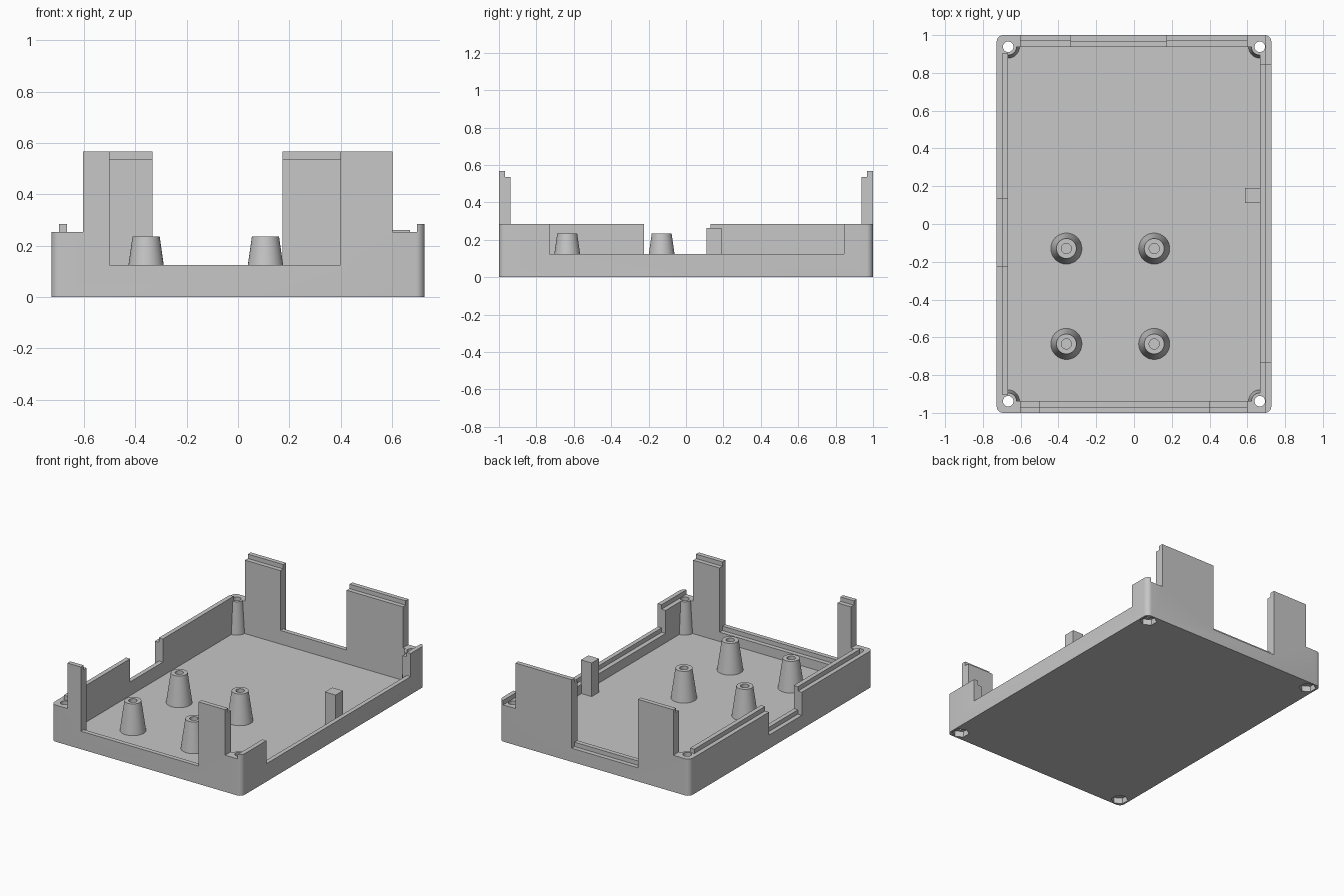
import bpy
import bmesh
from math import cos, sin, pi, radians
from mathutils import Matrix, Vector

cube = bpy.data.objects.get("Cube")
if cube:
    bpy.data.objects.remove(cube, do_unlink=True)

HX, HY = 0.727, 1.0            # outer half sizes
IX, IY = 0.666, 0.938          # inner faces of the walls
LX, LY = 0.697, 0.969          # middle of the wall, where the lips step
FLOOR, TOP = 0.03, 0.567
RIM, SHOULDER = 0.284, 0.253   # side wall heights
SILL, LEDGE = 0.124, 0.094     # opening heights

grey = bpy.data.materials.new("plain grey")
grey.use_nodes = True
grey.diffuse_color = (0.57, 0.57, 0.57, 1)
grey.node_tree.nodes["Principled BSDF"].inputs["Base Color"].default_value = (0.57, 0.57, 0.57, 1)


def finish(name, bm):
    bmesh.ops.recalc_face_normals(bm, faces=bm.faces)
    mesh = bpy.data.meshes.new(name)
    bm.to_mesh(mesh)
    bm.free()
    mesh.materials.append(grey)
    ob = bpy.data.objects.new(name, mesh)
    bpy.context.collection.objects.link(ob)
    return ob


def box(name, x0, x1, y0, y1, z0, z1):
    bm = bmesh.new()
    size = Matrix.Diagonal((x1 - x0, y1 - y0, z1 - z0, 1))
    centre = Matrix.Translation(((x0 + x1) / 2, (y0 + y1) / 2, (z0 + z1) / 2))
    bmesh.ops.create_cube(bm, size=1, matrix=centre @ size)
    return finish(name, bm)


def cone(name, x, y, z0, z1, r0, r1, sides=32):
    bm = bmesh.new()
    bmesh.ops.create_cone(bm, cap_ends=True, segments=sides, radius1=r0, radius2=r1,
                          depth=z1 - z0, matrix=Matrix.Translation((x, y, (z0 + z1) / 2)))
    return finish(name, bm)


def cut(target, cutter):
    mod = target.modifiers.new("cut", 'BOOLEAN')
    mod.operation = 'DIFFERENCE'
    mod.solver = 'EXACT'
    mod.object = cutter
    bpy.context.view_layer.objects.active = target
    bpy.ops.object.modifier_apply(modifier=mod.name)
    bpy.data.objects.remove(cutter, do_unlink=True)


def smooth(ob):
    bpy.ops.object.select_all(action='DESELECT')
    ob.select_set(True)
    bpy.context.view_layer.objects.active = ob
    bpy.ops.object.shade_smooth_by_angle(angle=radians(30))


def rounded_block(name, radius, steps=6):
    bm = bmesh.new()
    ring = []
    for q, (sx, sy) in enumerate([(1, 1), (-1, 1), (-1, -1), (1, -1)]):
        for i in range(steps + 1):
            a = (q + i / steps) * pi / 2
            ring.append(bm.verts.new((sx * (HX - radius) + radius * cos(a),
                                      sy * (HY - radius) + radius * sin(a), 0)))
    face = bm.faces.new(ring)
    up = bmesh.ops.extrude_face_region(bm, geom=[face])["geom"]
    bmesh.ops.translate(bm, vec=Vector((0, 0, TOP)),
                        verts=[g for g in up if isinstance(g, bmesh.types.BMVert)])
    return finish(name, bm)


corners = [(sx * IX, sy * IY) for sx in (-1, 1) for sy in (-1, 1)]
tray = rounded_block("enclosure_tray", 0.035)

# Hollow inside, leaving tapered screw bosses in the corners
cavity = box("cavity", -IX, IX, -IY, IY, FLOOR, 1)
for x, y in corners:
    cut(cavity, cone("boss", x, y, FLOOR - 0.02, 0.3, 0.061, 0.041))
cut(tray, cavity)

# Wall heights: each entry removes everything above z in its rectangle
trims = [
    (-1, -0.603, -2, 2, RIM), (0.602, 1, -2, 2, RIM),                # side walls
    (-1, -LX, -2, 2, SHOULDER), (-IX, -0.603, -2, 2, SHOULDER),      # right tongue
    (-1, -0.603, -2, -0.905, SHOULDER), (-1, -0.603, 0.905, 2, SHOULDER),
    (0.602, LX, -2, 2, SHOULDER),                                    # left rim
    (-1, 1, -LY, LY, TOP - 0.03),                                    # tab lips
    (-0.5, 0.4, -2, -0.9, SILL), (-0.5, 0.4, -LY, -0.9, LEDGE),      # front opening
    (-0.333, 0.173, 0.9, 2, SILL), (-0.333, 0.173, LY, 2, LEDGE),    # back opening
    (0.65, 1, -0.73, 0.845, SILL), (0.65, LX, -0.73, 0.845, LEDGE),  # left opening
    (-1, -0.65, -0.225, 0.132, SILL), (-1, -LX, -0.225, 0.132, LEDGE),  # right opening
]
for x0, x1, y0, y1, z in trims:
    cut(tray, box("trim", x0, x1, y0, y1, z, 1))

# Screw holes with hexagonal nut pockets underneath
for x, y in corners:
    cut(tray, cone("hole", x, y, -0.1, 0.5, 0.028, 0.028, 24))
    cut(tray, cone("pocket", x, y, -0.1, 0.04, 0.055, 0.055, 6))
smooth(tray)

# Tapered board standoffs with pilot holes
for row, y in (("front", -0.635), ("back", -0.13)):
    for side, x in (("right", -0.358), ("left", 0.107)):
        post = cone(f"{row}_{side}_standoff", x, y, FLOOR - 0.005, 0.235, 0.083, 0.053)
        cut(post, cone("pilot", x, y, FLOOR + 0.001, 0.4, 0.027, 0.027, 24))
        smooth(post)

# Square support post against the left wall
box("support_post", 0.587, IX + 0.003, 0.11, 0.19, FLOOR - 0.005, 0.262)
